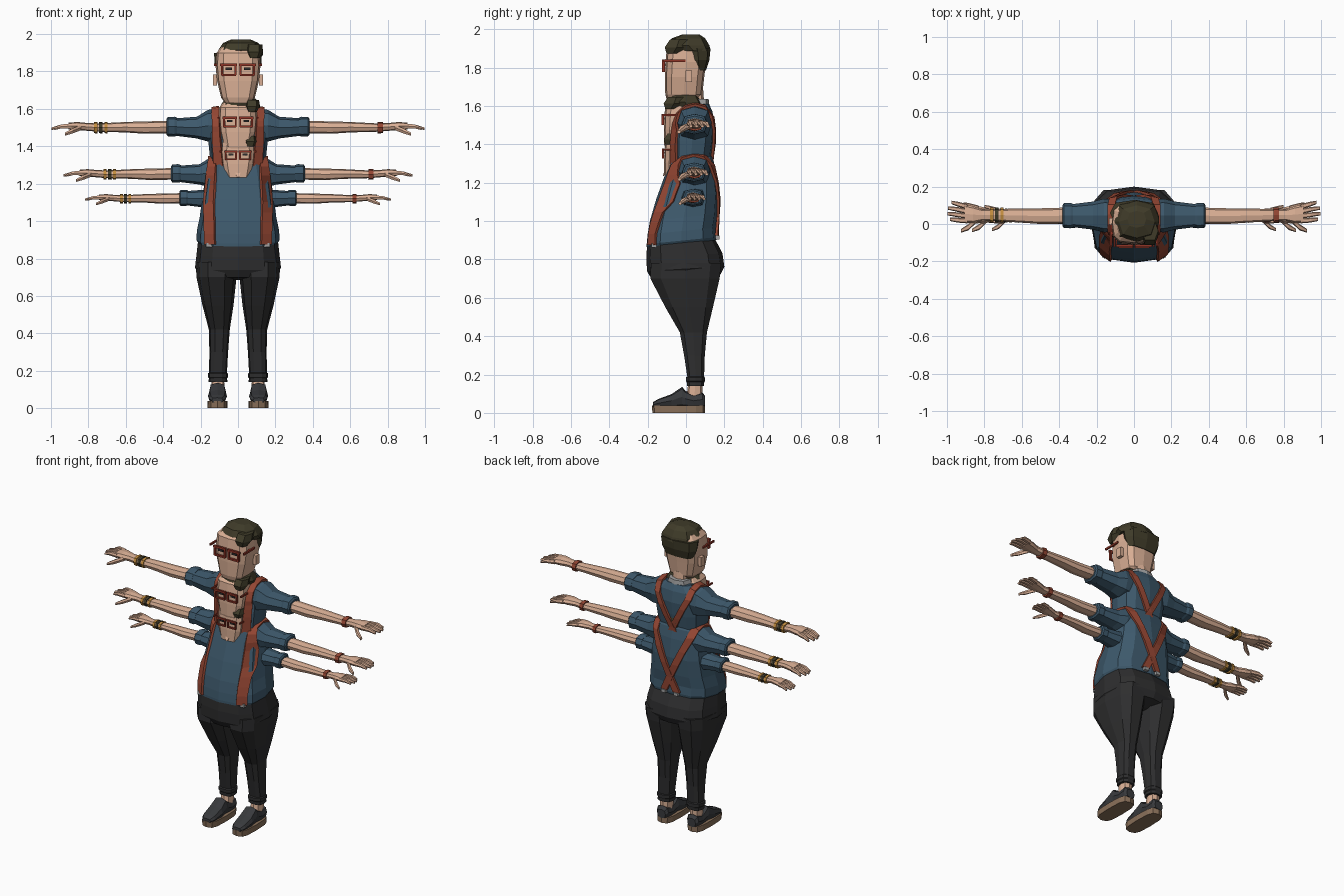
import bpy, bmesh, math
from mathutils import Vector
from mathutils.bvhtree import BVHTree

if "Cube" in bpy.data.objects:
    bpy.data.objects.remove(bpy.data.objects["Cube"])

COLORS = {
    "shirt_blue": (0.047, 0.100, 0.150), "skin": (0.70, 0.43, 0.30),
    "trouser_black": (0.027, 0.027, 0.028), "strap_red": (0.30, 0.062, 0.033),
    "hair_olive": (0.050, 0.044, 0.022), "sole_brown": (0.25, 0.16, 0.10),
    "shoe_grey": (0.040, 0.042, 0.046), "frame_red": (0.28, 0.035, 0.02),
    "gold": (0.55, 0.27, 0.05), "collar_grey": (0.36, 0.36, 0.36)}
MATS = {}
for key, c in COLORS.items():
    MATS[key] = bpy.data.materials.new(key)
    MATS[key].diffuse_color = (*c, 1)


def make(name, bm, mat):
    bmesh.ops.recalc_face_normals(bm, faces=bm.faces)
    me = bpy.data.meshes.new(name)
    bm.to_mesh(me)
    bm.free()
    me.materials.append(MATS[mat])
    ob = bpy.data.objects.new(name, me)
    bpy.context.collection.objects.link(ob)
    return ob


def loft(name, rings, mat, axis="z", n=8, p=0.75, tilt=0.0, ph=0.0):
    """Rings are (t, c1, c2, r1, r2): place along axis, centre and radii across it."""
    bm = bmesh.new()
    loops = []
    for t, c1, c2, r1, r2 in rings:
        loop = []
        for i in range(n):
            a = 2 * math.pi * (i + ph) / n
            ca, sa = math.cos(a), math.sin(a)
            u = c1 + r1 * math.copysign(abs(ca) ** p, ca)
            v = c2 + r2 * math.copysign(abs(sa) ** p, sa)
            co = {"z": (u, v, t + tilt * v), "x": (t, u, v), "y": (u, t, v)}[axis]
            loop.append(bm.verts.new(co))
        loops.append(loop)
    for a, b in zip(loops, loops[1:]):
        for i in range(n):
            j = (i + 1) % n
            bm.faces.new((a[i], a[j], b[j], b[i]))
    bm.faces.new(loops[0])
    bm.faces.new(loops[-1])
    return make(name, bm, mat)


def body(rows, cx=0.0, sx=1):
    """(z, half width, front y, back y) -> rings"""
    return [(z, sx * cx, (f + b) / 2, w, (b - f) / 2) for z, w, f, b in rows]


def boxes(name, items, mat):
    bm = bmesh.new()
    for c, s in items:
        vs = bmesh.ops.create_cube(bm, size=1)["verts"]
        for v in vs:
            v.co = Vector(c) + Vector(v.co[i] * s[i] for i in range(3))
    return make(name, bm, mat)


def strap(name, path, mat, targets, thick=0.014):
    """Ribbon laid on targets; path holds (side, x, value, width), side F/T/B."""
    verts, polys = [], []
    for ob in targets:
        base = len(verts)
        verts += [v.co.copy() for v in ob.data.vertices]
        polys += [[base + i for i in q.vertices] for q in ob.data.polygons]
    tree = BVHTree.FromPolygons(verts, polys)
    dense = []
    for a, b in zip(path, path[1:]):
        steps = 4 if a[0] == b[0] else 1
        dense += [(a[0],) + tuple(a[k] + (b[k] - a[k]) * i / steps for k in (1, 2, 3))
                  for i in range(steps)]
    dense.append(path[-1])
    bm = bmesh.new()
    prev = None
    for side, x, val, w in dense:
        pair = []
        for e in (-w / 2, w / 2):
            o, d = {"F": ((x + e, -1, val), (0, 1, 0)), "B": ((x + e, 1, val), (0, -1, 0)),
                    "T": ((x + e, val, 3), (0, 0, -1))}[side]
            hit = tree.ray_cast(Vector(o), Vector(d))[0]
            if hit:
                pair.append(hit - Vector(d) * 0.008)
        if len(pair) < 2:
            continue
        cur = [bm.verts.new(q) for q in pair]
        if prev:
            bm.faces.new((prev[0], prev[1], cur[1], cur[0]))
        prev = cur
    ob = make(name, bm, mat)
    mod = ob.modifiers.new("thickness", "SOLIDIFY")
    mod.thickness, mod.offset = thick, 0


def head(tag, s, dy, chin):
    """Head, hair, ears and glasses, scaled about the chin."""
    parts = []
    parts.append(loft("head" + tag, body([
        (1.632, .07, -.1, .05), (1.66, .09, -.108, .085), (1.75, .112, -.11, .095),
        (1.83, .12, -.107, .105), (1.9, .115, -.1, .11), (1.93, .09, -.07, .09)]),
        "skin", n=12, p=.6))
    parts.append(loft("hair_back" + tag, body([
        (1.785, .1, .03, .104), (1.84, .125, .01, .122), (1.9, .128, -.01, .128)]),
        "hair_olive", p=.7))
    parts.append(loft("hair_top" + tag, body([
        (1.885, .118, -.045, .128), (1.915, .12, -.095, .122), (1.952, .095, -.075, .1),
        (1.972, .05, -.02, .07)], .015), "hair_olive", p=.75))
    parts.append(loft("fringe" + tag, body([
        (1.872, .03, -.105, -.03), (1.905, .048, -.118, .02), (1.945, .045, -.09, .02)], .085),
        "hair_olive", n=6))
    parts.append(loft("neck" + tag, body([(1.54, .055, 0, .1), (1.68, .05, -.01, .09)]), "skin"))
    bars, eyes, ears = [], [], []
    for sx in (-1, 1):
        c = sx * .05
        bars += [((c, -.117, 1.836), (.09, .014, .014)), ((c, -.117, 1.782), (.078, .014, .011)),
                 ((c - .036, -.117, 1.81), (.011, .014, .06)),
                 ((c + .036, -.117, 1.81), (.011, .014, .06)),
                 ((sx * .112, -.05, 1.836), (.03, .012, .012)),
                 ((sx * .122, -.06, 1.836), (.01, .115, .012))]
        eyes.append((((c), -.11, 1.815), (.035, .006, .012)))
        ears.append(((sx * .122, .015, 1.755), (.022, .035, .06)))
    parts.append(boxes("glasses" + tag, bars, "frame_red"))
    parts.append(boxes("eyes" + tag, eyes, "trouser_black"))
    parts.append(boxes("ears" + tag, ears, "skin"))
    for ob in parts:
        for v in ob.data.vertices:
            v.co = Vector((v.co.x * s, v.co.y * s + dy, (v.co.z - 1.632) * s + chin))


def arm(tag, s, z, sx):
    """Sleeve, cuff, bare arm, hand and wristwear on one side; returns the sleeve."""
    y = .045 * s
    R = lambda rows: [(sx * x * s, y + oy * s, z + oz * s, ry * s, rz * s)
                      for x, oy, oz, ry, rz in rows]
    name = tag + ("_r" if sx > 0 else "_l")
    sleeve = loft("sleeve" + name, R([
        (.10, 0, .01, .085, .09), (.16, 0, .01, .09, .085), (.22, 0, .0, .075, .058),
        (.34, 0, .003, .06, .046)]), "shirt_blue", "x")
    loft("cuff" + name, R([(.325, 0, .005, .062, .048), (.34, 0, .005, .068, .053),
                           (.375, 0, .005, .066, .052), (.382, 0, .005, .056, .042)]),
         "shirt_blue", "x")
    loft("arm" + name, R([
        (.36, 0, .003, .043, .033), (.5, -.003, 0, .042, .033), (.6, 0, .002, .038, .028),
        (.75, .003, 0, .032, .022), (.81, .003, .004, .03, .021), (.86, .005, .008, .046, .022),
        (.905, .01, .008, .05, .018)]), "skin", "x")
    # four fanned fingers and a drooping thumb
    for k in range(4):
        o = -.028 + .025 * k
        tip = (.985, .998, .995, .975)[k]
        loft("finger%d" % k + name, R([
            (.89, o, .008, .014, .015), (.945, o * 1.15 + .008, .006, .013, .012),
            (tip, o * 1.2 + .014, -.006, .009, .007)]), "skin", "x", n=6)
    loft("thumb" + name, R([
        (.84, -.02, 0, .016, .016), (.885, -.062, -.018, .017, .015),
        (.925, -.082, -.035, .010, .009)]), "skin", "x", n=6)
    bands = [(.76, "gold"), (.733, "hair_olive"), (.706, "gold")] if sx < 0 else \
            [(.76, "strap_red")]
    for i, (x, mat) in enumerate(bands):
        h = .009 if sx < 0 else .014
        loft("wristband%d" % i + name, R([(x - h, .003, 0, .04, .031), (x + h, .003, 0, .039, .03)]),
             mat, "x")
    return sleeve


# torsos
upper = loft("upper_shirt", body([
    (1.2, .145, -.07, .12), (1.32, .148, -.078, .13), (1.42, .158, -.08, .145),
    (1.5, .16, -.07, .15), (1.57, .145, -.05, .138), (1.61, .09, -.02, .12)]),
    "shirt_blue", n=12, p=.7)
lower = loft("lower_shirt", body([
    (.885, .212, -.205, .158), (.90, .222, -.205, .16), (.95, .22, -.2, .155),
    (1.02, .205, -.188, .165), (1.13, .19, -.155, .17), (1.25, .172, -.11, .155),
    (1.315, .155, -.085, .14), (1.35, .1, -.04, .12)]), "shirt_blue", n=12, p=.7, tilt=.1)
loft("collar", body([(1.58, .085, -.03, .125), (1.635, .07, -.01, .118)]), "collar_grey")

# three stacked heads and three pairs of arms
head("_top", 1.0, 0, 1.632)
head("_middle", .87, -.02, 1.375)
head("_low", .77, -.03, 1.215)
loft("hair_tuft", body([(1.30, .02, .08, .14), (1.37, .05, .08, .152), (1.41, .03, .08, .14)]),
     "hair_olive", n=6)
sleeves = {t: [arm(t, s, z, sx) for sx in (-1, 1)]
           for t, s, z in (("_top", 1.0, 1.5), ("_middle", .935, 1.25), ("_low", .82, 1.12))}

# braces: over each shoulder and crossed behind
top_t = [upper] + sleeves["_top"]
low_t = [lower] + sleeves["_middle"]
for sx in (-1, 1):
    n = "_r" if sx > 0 else "_l"
    strap("upper_brace" + n, [
        ("F", sx * .1, 1.25, .05), ("F", sx * .115, 1.45, .042), ("F", sx * .12, 1.56, .038),
        ("T", sx * .12, .0, .038), ("T", sx * .12, .1, .038), ("B", sx * .11, 1.54, .042),
        ("B", -sx * .03, 1.27, .042)], "strap_red", top_t)
    strap("lower_brace" + n, [
        ("F", sx * .15, .875, .055), ("F", sx * .155, 1.1, .055), ("F", sx * .14, 1.29, .045),
        ("T", sx * .135, -.02, .045), ("T", sx * .135, .09, .045), ("B", sx * .125, 1.29, .048),
        ("B", -sx * .045, .925, .048)], "strap_red", low_t)
    boxes("brace_clip" + n, [((sx * .15, -.165, .872), (.04, .03, .022)),
                             ((sx * .045, .165, .915), (.03, .02, .02))], "collar_grey")
strap("neck_opening", [("F", 0, 1.32, .075), ("F", 0, 1.285, .04), ("F", 0, 1.235, .014)],
      "skin", [lower], .006)

# trousers
loft("trouser_hips", body([
    (.90, .213, -.202, .15), (.82, .222, -.207, .19), (.75, .23, -.203, .2),
    (.71, .2, -.18, .18), (.69, .1, -.08, .1)]), "trouser_black", n=12, p=.7, tilt=.06)
for sx in (-1, 1):
    n = "_r" if sx > 0 else "_l"
    rows = [(.78, .116, .11, -.19, .19), (.70, .115, .107, -.192, .182),
            (.55, .107, .083, -.112, .145), (.42, .1, .056, -.035, .112),
            (.30, .103, .05, -.012, .1), (.19, .107, .048, .005, .096),
            (.185, .107, .054, -.002, .1), (.165, .107, .054, -.002, .1),
            (.16, .107, .049, .002, .097), (.14, .107, .05, .004, .096)]
    loft("trouser_leg" + n, [(z, sx * c, (f + b) / 2, w, (b - f) / 2) for z, c, w, f, b in rows],
         "trouser_black", n=10, p=.75)
    loft("ankle" + n, body([(.06, .036, .0, .085), (.16, .034, .012, .085)], .108, sx), "skin")
    # shoes: flat sole, upper lofted from toe to heel
    loft("sole" + n, body([(0, .053, -.175, .1), (.038, .054, -.178, .1)], .11, sx),
         "sole_brown", n=12, p=.6)
    loft("shoe" + n, [(-.172, sx * .11, .042, .03, .014), (-.145, sx * .11, .05, .046, .022),
                      (-.075, sx * .11, .064, .051, .034), (-.02, sx * .11, .084, .045, .052),
                      (-.005, sx * .11, .074, .045, .042), (.04, sx * .11, .063, .045, .031),
                      (.085, sx * .11, .07, .042, .038), (.1, sx * .11, .06, .03, .028)],
         "shoe_grey", "y", n=8, p=.65)

for m in bpy.data.materials:
    if m.users and not m.is_grease_pencil:
        m.use_nodes = True
        m.node_tree.nodes["Principled BSDF"].inputs["Base Color"].default_value = m.diffuse_color
